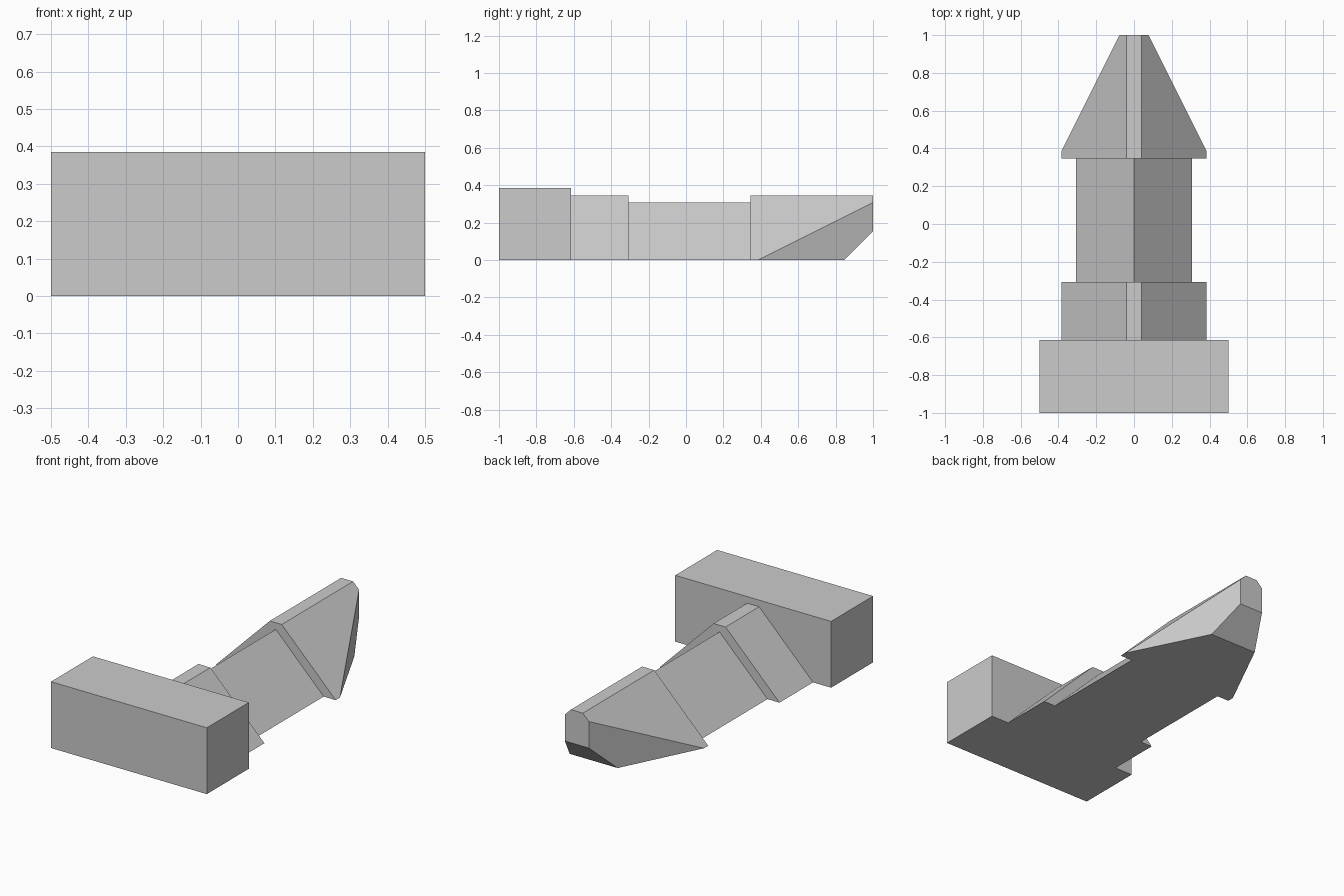
import bpy
import bmesh
from mathutils import Vector

cube = bpy.data.objects.get("Cube")
if cube:
    bpy.data.objects.remove(cube, do_unlink=True)

U = 1 / 13  # modelling unit

grey = bpy.data.materials.new("plain grey")
grey.use_nodes = True
colour = (0.6, 0.6, 0.6, 1)
grey.diffuse_color = colour
grey.node_tree.nodes["Principled BSDF"].inputs["Base Color"].default_value = colour


def extrude_profile(name, profile, y0, y1, cuts=()):
    """Extrude an (x, z) profile along y, then trim it with (point, outward normal) planes."""
    bm = bmesh.new()
    face = bm.faces.new([bm.verts.new((x * U, y0 * U, z * U)) for x, z in profile])
    ext = bmesh.ops.extrude_face_region(bm, geom=[face])
    moved = [v for v in ext["geom"] if isinstance(v, bmesh.types.BMVert)]
    bmesh.ops.translate(bm, verts=moved, vec=(0, (y1 - y0) * U, 0))
    for point, normal in cuts:
        res = bmesh.ops.bisect_plane(
            bm, geom=bm.verts[:] + bm.edges[:] + bm.faces[:], dist=1e-6,
            plane_co=Vector(point) * U, plane_no=Vector(normal).normalized(),
            clear_outer=True)
        rim = [e for e in res["geom_cut"] if isinstance(e, bmesh.types.BMEdge)]
        bmesh.ops.holes_fill(bm, edges=rim)
    bmesh.ops.recalc_face_normals(bm, faces=bm.faces[:])
    mesh = bpy.data.meshes.new(name)
    bm.to_mesh(mesh)
    bm.free()
    mesh.materials.append(grey)
    obj = bpy.data.objects.new(name, mesh)
    bpy.context.collection.objects.link(obj)
    return obj


block = [(-6.5, 0), (6.5, 0), (6.5, 5), (-6.5, 5)]
ridge = [(-5, 0), (5, 0), (0.5, 4.5), (-0.5, 4.5)]
prism = [(-4, 0), (4, 0), (0, 4)]

# Wide end block, collar and slim shaft
extrude_profile("end_block", block, -13, -8)
extrude_profile("collar", ridge, -8, -4)
extrude_profile("shaft", prism, -4, 4.5)

# Pointed tip: two upright tapering sides and a chamfer under the nose
tip_cuts = [((s * 5, 5, 0), (s * 2, 1, 0)) for s in (-1, 1)]
tip_cuts.append(((0, 11, 0), (0, 1, -1)))
extrude_profile("pointed_tip", ridge, 4.5, 13, tip_cuts)
